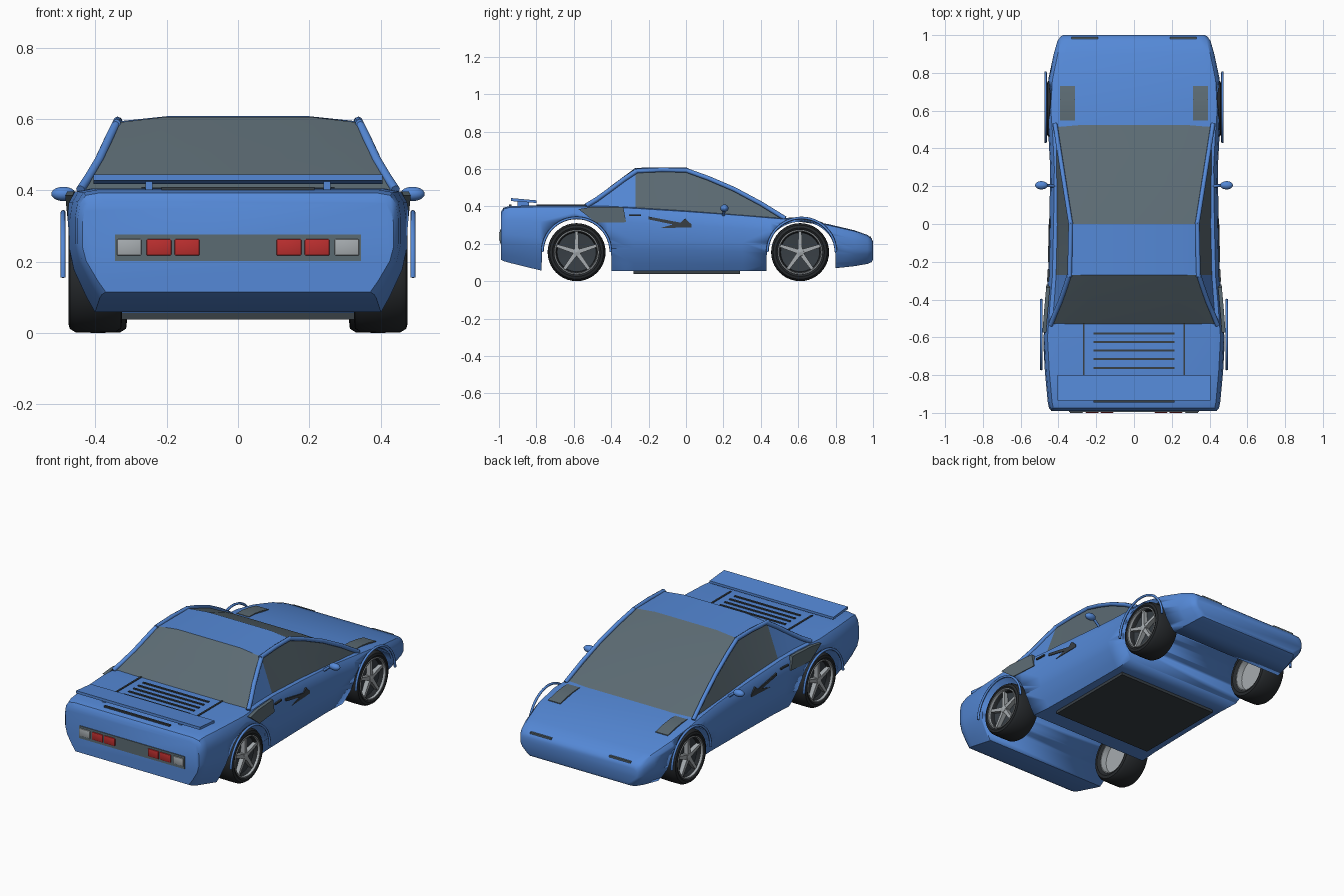
import bpy, bmesh, math
from mathutils import Vector

if "Cube" in bpy.data.objects:
    bpy.data.objects.remove(bpy.data.objects["Cube"])


def material(name, rgb):
    m = bpy.data.materials.new(name)
    m.diffuse_color = (*rgb, 1)
    m.use_nodes = True
    m.node_tree.nodes["Principled BSDF"].inputs["Base Color"].default_value = m.diffuse_color
    return m


BLUE = material("body blue", (.09, .25, .68))
GLASS = material("smoked grey", (.105, .145, .17))
DARK = material("dark trim", (.04, .05, .06))
RUBBER = material("tyre rubber", (.02, .023, .026))
METAL = material("light metal", (.38, .41, .43))
RED = material("lamp red", (.5, .028, .028))


def finish(name, bm, mats, mirror=False, angle=35):
    bmesh.ops.recalc_face_normals(bm, faces=bm.faces)
    me = bpy.data.meshes.new(name)
    bm.to_mesh(me)
    bm.free()
    ob = bpy.data.objects.new(name, me)
    bpy.context.collection.objects.link(ob)
    for m in mats:
        me.materials.append(m)
    bpy.ops.object.select_all(action='DESELECT')
    ob.select_set(True)
    bpy.context.view_layer.objects.active = ob
    bpy.ops.object.shade_smooth_by_angle(angle=math.radians(angle))
    if mirror:
        ob.modifiers.new("mirror", 'MIRROR')
    return ob


def loft(bm, rings, closed=True, caps=True):
    vs = [[bm.verts.new(p) for p in r] for r in rings]
    n = len(vs[0])
    for i in range(len(vs) - 1):
        for j in range(n if closed else n - 1):
            k = (j + 1) % n
            bm.faces.new((vs[i][j], vs[i][k], vs[i + 1][k], vs[i + 1][j]))
    if caps:
        bm.faces.new(vs[0])
        bm.faces.new(vs[-1])


def box(name, x, y, z, mat, mirror=False, bevel=0):
    bm = bmesh.new()
    loft(bm, [[(x[0], y[0], c), (x[1], y[0], c), (x[1], y[1], c), (x[0], y[1], c)] for c in z])
    if bevel:
        bmesh.ops.bevel(bm, geom=bm.edges[:], offset=bevel, segments=2, affect='EDGES', profile=.5)
    return finish(name, bm, [mat], mirror)


def tube(name, pts, r, mat, sides=8):
    # round bar swept along a path, mirrored to the other side
    pts = [Vector(p) for p in pts]
    rings = []
    for i, p in enumerate(pts):
        t = (pts[min(i + 1, len(pts) - 1)] - pts[max(i - 1, 0)]).normalized()
        u = t.cross(Vector((1, 0, 0))).normalized()
        v = t.cross(u)
        a = [2 * math.pi * k / sides for k in range(sides)]
        rings.append([p + r * (math.cos(q) * u + math.sin(q) * v) for q in a])
    bm = bmesh.new()
    loft(bm, rings)
    return finish(name, bm, [mat], True, 50)


# Body stations: y, half width, top, bottom
ST = [(-.99, .437, .37, .115), (-.975, .45, .393, .107), (-.94, .457, .402, .097),
      (-.78, .472, .405, .058), (-.6, .482, .405, .055), (-.42, .468, .405, .055),
      (-.28, .455, .398, .055), (0, .448, .38, .055), (.3, .444, .358, .055),
      (.45, .452, .345, .055), (.61, .464, .332, .06), (.76, .455, .305, .065),
      (.9, .425, .272, .08), (.97, .405, .247, .092), (.993, .388, .228, .102), (1, .375, .21, .115)]


def body_w(y):
    for a, b in zip(ST, ST[1:]):
        if a[0] <= y <= b[0]:
            return a[1] + (b[1] - a[1]) * (y - a[0]) / (b[0] - a[0])
    return .45


def section(y, w, t, b):
    h = t - b
    half = [(w * .85, b), (w * .9, b + .12 * h), (w * .975, b + .34 * h), (w, b + .5 * h),
            (w, b + .75 * h), (w * .985, t - .11 * h), (w * .95, t - .025 * h), (w * .86, t)]
    return [(x, y, z) for x, z in half] + [(-x, y, z) for x, z in reversed(half)]


bm = bmesh.new()
loft(bm, [section(*s) for s in ST])
body = finish("body", bm, [BLUE])

# Wheel arches cut across the full width
bm = bmesh.new()
for cy, ry, top in ((-.585, .185, .338), (.615, .183, .318)):
    arc = [(cy + ry * math.cos(a), .15 + (top - .15) * math.sin(a))
           for a in [math.pi * k / 24 for k in range(25)]]
    arc = [(cy + ry + .005, -.05)] + arc + [(cy - ry - .005, -.05)]
    loft(bm, [[(x, y, z) for y, z in arc] for x in (-.6, .6)])
cutter = finish("arch_cutter", bm, [BLUE])
cutter.hide_render = True
mod = body.modifiers.new("arches", 'BOOLEAN')
mod.operation = 'DIFFERENCE'
mod.object = cutter
bpy.context.view_layer.objects.active = body
bpy.ops.object.modifier_apply(modifier=mod.name)
bpy.data.objects.remove(cutter)

# Cabin: y, belt x, belt z, roof edge x, roof edge z, crown z
CAB = [(.525, .415, .32, .41, .333, .34), (.26, .412, .345, .375, .487, .495),
       (0, .408, .37, .333, .594, .608), (-.27, .415, .385, .34, .59, .606),
       (-.4, .425, .39, .385, .495, .51), (-.53, .438, .39, .432, .402, .406)]
bm = bmesh.new()
rings = []
for y, bx, bz, rx, rz, cz in CAB:
    half = [(bx, bz), (rx, rz), (rx * .6, cz)]
    rings.append([(x, y, z) for x, z in half] + [(-x, y, z) for x, z in reversed(half)])
loft(bm, rings, closed=False, caps=False)
for f in bm.faces:
    c = f.calc_center_median()
    side = abs(c.x) > .36 and len([v for v in f.verts if v.co.x * c.x > 0]) == 4 and \
        any(abs(abs(v.co.x) - s[1]) < 1e-5 for v in f.verts for s in CAB)
    roof = -.27 < c.y < 0
    f.material_index = int(c.y > -.27) if side else int(not roof)
finish("cabin", bm, [BLUE, GLASS], angle=20)

# Pillar rails along the glass edges
tube("front_pillar", [(.418, .53, .335), (.398, .4, .415), (.376, .26, .49), (.354, .12, .55),
                      (.335, 0, .593)], .012, BLUE)
tube("roof_rail", [(.335, .01, .592), (.338, -.13, .595), (.341, -.28, .588)], .012, BLUE)
tube("rear_pillar", [(.341, -.265, .588), (.362, -.33, .545), (.39, -.41, .485), (.42, -.48, .435),
                     (.442, -.535, .402)], .013, BLUE)

# Arch hoops standing off the fenders
for nm, cy, x in (("front", .618, .468), ("rear", -.585, .491)):
    tube(nm + "_arch_hoop", [(x, cy + .183 * math.cos(a), .155 + .183 * math.sin(a))
                             for a in [math.pi * k / 24 for k in range(25)]], .007, BLUE)


# Wheels
def lathe(name, prof, cy, mat, dx):
    bm = bmesh.new()
    n = 40
    loft(bm, [[(x + dx, cy + r * math.cos(2 * math.pi * k / n), .155 + r * math.sin(2 * math.pi * k / n))
               for x, r in prof] for k in range(n)], caps=False)
    bm.verts.ensure_lookup_table()
    m = len(prof)
    for j in range(m):
        k = (j + 1) % m
        a, b = bm.verts[j], bm.verts[k]
        c, d = bm.verts[(n - 1) * m + j], bm.verts[(n - 1) * m + k]
        bm.faces.new((a, b, d, c))
    return finish(name, bm, [mat], True)


for nm, cy, dx in (("front", .61, -.014), ("rear", -.585, 0)):
    lathe(nm + "_tyre", [(.34, .105), (.326, .125), (.328, .143), (.345, .154), (.40, .155), (.455, .154),
                         (.472, .144), (.476, .13), (.468, .116), (.45, .105)], cy, RUBBER, dx)
    lathe(nm + "_rim_lip", [(.462, .111), (.474, .113), (.474, .119), (.462, .121)], cy, METAL, dx)
    lathe(nm + "_wheel_disc", [(.42, .001), (.42, .108), (.45, .112), (.45, .108), (.44, .104),
                               (.432, .001)], cy, DARK, dx)
    lathe(nm + "_rim_barrel", [(.37, .001), (.37, .098), (.338, .104), (.338, .112), (.4, .112),
                               (.4, .001)], cy, METAL, dx)
    lathe(nm + "_hub", [(.43, .001), (.43, .024), (.464, .02), (.468, .001)], cy, METAL, dx)
    bm = bmesh.new()
    for i in range(5):
        a = math.pi / 2 + i * 2 * math.pi / 5
        c, s = math.cos(a), math.sin(a)
        quad = [(.012, -.012), (.114, -.008), (.114, .008), (.012, .012)]
        loft(bm, [[(x + dx, cy + r * c - t * s, .155 + r * s + t * c) for r, t in quad] for x in (.435, .462)])
    finish(nm + "_spokes", bm, [METAL], True)


# Plates that follow the body sides
def side_plate(name, pts, mat, out=.005, depth=.02):
    bm = bmesh.new()
    loft(bm, [[(body_w(y) + o, y, z) for y, z in pts] for o in (out - depth, out)])
    return finish(name, bm, [mat], True)


side_plate("side_intake", [(-.575, .385), (-.5, .397), (-.335, .395), (-.32, .315), (-.48, .312)], GLASS)
side_plate("door_scoop", [(-.2, .345), (-.03, .313), (-.005, .335), (.03, .303), (.03, .288),
                          (-.14, .283), (-.07, .303), (-.2, .33)], DARK, .003)
side_plate("door_slot", [(-.305, .357), (-.24, .357), (-.24, .348), (-.305, .348)], DARK, .003)

# Door mirrors
bm = bmesh.new()
bmesh.ops.create_uvsphere(bm, u_segments=20, v_segments=12, radius=1)
for v in bm.verts:
    v.co = Vector((.49 + .034 * v.co.x, .205 + .022 * v.co.y, .39 + .02 * v.co.z))
finish("door_mirror", bm, [BLUE], True, 60)
tube("mirror_stalk", [(.42, .2, .35), (.45, .203, .375), (.475, .205, .388)], .008, BLUE)

# Headlight covers following the hood
bm = bmesh.new()
prof = [(.548, .34), (.6, .339), (.66, .331), (.73, .315), (.73, .3), (.548, .325)]
loft(bm, [[(x, y, z) for y, z in prof] for x in (.312, .392)])
finish("headlight_cover", bm, [GLASS], True)
box("nose_lamp", (.19, .33), (.97, .99), (.228, .24), GLASS, True)

# Engine deck slots and spoiler
for y in (-.58, -.625, -.67, -.715, -.762, -.94):
    box("deck_louvre", (-.215, .215), (y - .006, y + .006), (.39, .41), DARK)
box("deck_seam", (.261, .271), (-.8, -.52), (.39, .409), DARK, True)
bm = bmesh.new()
wing = [(-.935, .428), (-.935, .444), (-.8, .432), (-.8, .418)]
loft(bm, [[(x, y, z) for y, z in wing] for x in (-.405, .405)])
finish("spoiler", bm, [BLUE])
box("spoiler_strut", (.24, .26), (-.9, -.84), (.395, .426), BLUE, True)

# Tail panel and lamps
box("tail_panel", (-.345, .345), (-.994, -.97), (.202, .276), GLASS)
box("reverse_lamp", (.271, .34), (-1, -.98), (.217, .263), METAL, True, .004)
for x in (.108, .187):
    box("tail_lamp", (x, x + .07), (-1, -.98), (.217, .263), RED, True, .004)

# Floor pan
box("floor_pan", (-.33, .33), (-.28, .29), (.038, .06), DARK)
